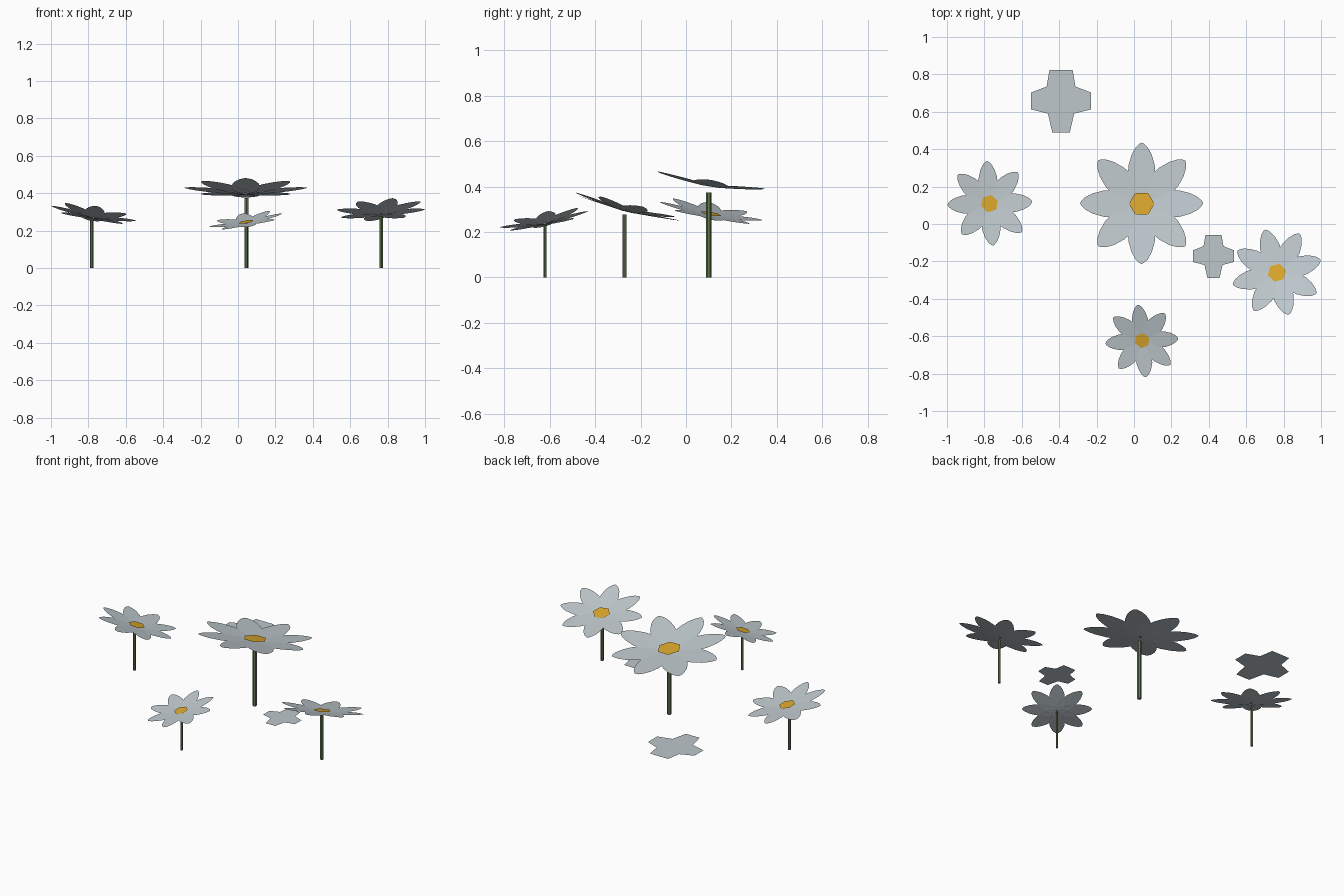
import bpy, bmesh, math
from mathutils import Matrix, Vector

if "Cube" in bpy.data.objects:
    bpy.data.objects.remove(bpy.data.objects["Cube"])


def material(name, rgb):
    m = bpy.data.materials.new(name)
    m.diffuse_color = (*rgb, 1)
    m.use_nodes = True
    m.node_tree.nodes["Principled BSDF"].inputs["Base Color"].default_value = m.diffuse_color
    return m


PETAL = material("pale_grey_petal", (0.51, 0.57, 0.60))
YELLOW = material("yellow_centre", (0.69, 0.38, 0.025))
GREEN = material("stem_green", (0.13, 0.19, 0.09))


def make_object(name, polygons, mat, matrix):
    bm = bmesh.new()
    for poly in polygons:
        bm.faces.new([bm.verts.new(matrix @ Vector(p)) for p in poly])
    mesh = bpy.data.meshes.new(name)
    bm.to_mesh(mesh)
    bm.free()
    mesh.materials.append(mat)
    ob = bpy.data.objects.new(name, mesh)
    bpy.context.collection.objects.link(ob)
    return ob


# Half outline of one petal for a flower of radius 1: (distance, half width)
HALF = [(0.02, 0.12), (0.15, 0.19), (0.40, 0.225), (0.62, 0.215), (0.80, 0.165),
        (0.92, 0.10), (0.98, 0.04)]
OUTLINE = [(r, -w, 0) for r, w in HALF] + [(1.0, 0, 0)] + \
          [(r, w, 0) for r, w in reversed(HALF)]
CUP = math.atan(0.09)


def flower(name, x, y, z, radius, yaw, slope, stem_x, stem_y, stem_top):
    head = (Matrix.Translation((x, y, z)) @ Matrix.Rotation(math.radians(yaw), 4, 'Z')
            @ Matrix.Rotation(-math.atan(slope), 4, 'X') @ Matrix.Scale(radius, 4))
    # eight flat petals, slightly raised at the tips
    petals = []
    for i in range(8):
        m = Matrix.Rotation(i * math.pi / 4, 4, 'Z') @ Matrix.Rotation(-CUP, 4, 'Y')
        petals.append([m @ Vector(p) for p in OUTLINE])
    make_object(name + "_petals", petals, PETAL, head)
    # hexagonal yellow centre
    hexagon = [(0.207 * math.cos(k * math.pi / 3), 0.207 * math.sin(k * math.pi / 3), 0.042)
               for k in range(6)]
    make_object(name + "_centre", [hexagon], YELLOW, head)
    # upright stem
    bm = bmesh.new()
    r = 0.036 * radius
    bmesh.ops.create_cone(bm, cap_ends=True, segments=6, radius1=r, radius2=r, depth=stem_top)
    bm.transform(Matrix.Translation((stem_x, stem_y, stem_top / 2))
                 @ Matrix.Rotation(math.radians(yaw), 4, 'Z'))
    mesh = bpy.data.meshes.new(name + "_stem")
    bm.to_mesh(mesh)
    bm.free()
    mesh.materials.append(GREEN)
    bpy.context.collection.objects.link(bpy.data.objects.new(name + "_stem", mesh))


flower("large_flower", 0.041, 0.106, 0.40, 0.33, 0, 0.16, 0.045, 0.10, 0.375)
flower("left_flower", -0.774, 0.107, 0.272, 0.231, -42, 0.25, -0.782, 0.10, 0.255)
flower("right_flower", 0.765, -0.263, 0.291, 0.245, 15.5, 0.26, 0.766, -0.27, 0.277)
flower("front_flower", 0.045, -0.622, 0.239, 0.199, 140, 0.26, 0.046, -0.621, 0.23)

# Flat cross-shaped blossoms floating level
RIGHT_HALF = [(0.062, 0.165), (0.077, 0.077), (0.16, 0.045),
              (0.16, -0.045), (0.07, -0.068), (0.047, -0.168)]
CROSS = [(-x, y, 0) for x, y in RIGHT_HALF] + [(x, y, 0) for x, y in reversed(RIGHT_HALF)]
for name, x, y, z, s in [("large_cross_blossom", -0.39, 0.658, 0.13, 1.0),
                         ("small_cross_blossom", 0.425, -0.172, 0.132, 0.69)]:
    make_object(name, [CROSS], PETAL, Matrix.Translation((x, y, z)) @ Matrix.Scale(s, 4))
